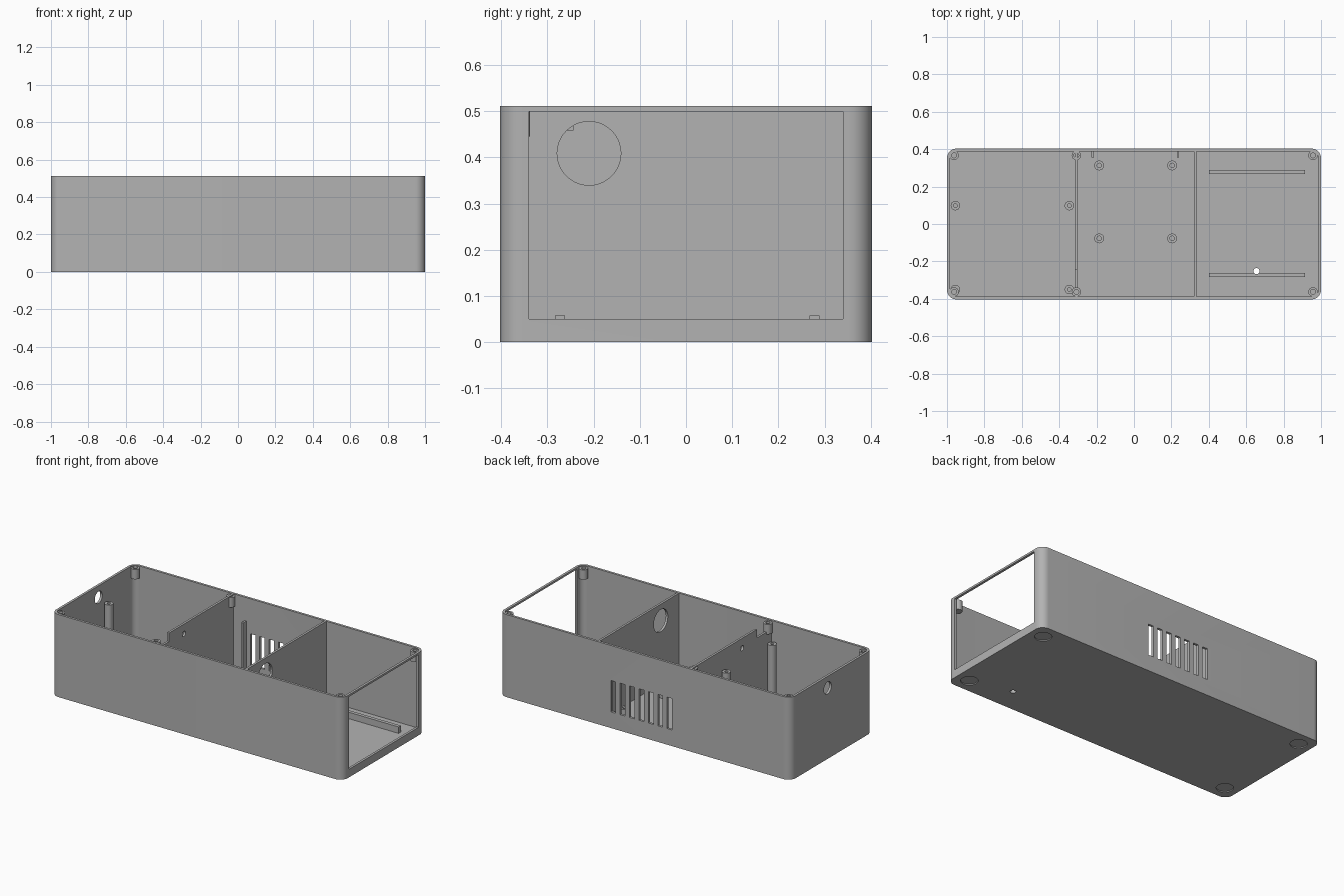
import bpy, bmesh
from math import cos, sin, pi, radians
from mathutils import Matrix, Vector

if "Cube" in bpy.data.objects:
    bpy.data.objects.remove(bpy.data.objects["Cube"], do_unlink=True)

gray = bpy.data.materials.new("matte gray plastic")
gray.use_nodes = True
gray.diffuse_color = (0.45, 0.45, 0.45, 1)
gray.node_tree.nodes["Principled BSDF"].inputs["Base Color"].default_value = gray.diffuse_color

HX, HY, TOP = 1.0, 0.403, 0.512
WALL, FLOOR = 0.015, 0.018


def finish(name, bm):
    bmesh.ops.recalc_face_normals(bm, faces=bm.faces)
    mesh = bpy.data.meshes.new(name)
    bm.to_mesh(mesh)
    bm.free()
    obj = bpy.data.objects.new(name, mesh)
    bpy.context.collection.objects.link(obj)
    mesh.materials.append(gray)
    return obj


def box(name, x, y, z):
    """Box from (low, high) pairs on each axis."""
    bm = bmesh.new()
    bmesh.ops.create_cube(bm, size=1)
    for v in bm.verts:
        v.co = Vector([(a + b) / 2 + c * (b - a) for (a, b), c in zip((x, y, z), v.co)])
    return finish(name, bm)


def rod(name, center, radius, length, axis="Z"):
    bm = bmesh.new()
    turn = Matrix.Rotation(pi / 2, 4, "Y") if axis == "X" else Matrix()
    bmesh.ops.create_cone(bm, cap_ends=True, segments=40, radius1=radius, radius2=radius,
                          depth=length, matrix=Matrix.Translation(center) @ turn)
    return finish(name, bm)


def rounded_block(name, hx, hy, r, z0, z1):
    """Upright prism with rounded vertical corners."""
    bm = bmesh.new()
    outline = []
    for q, (sx, sy) in enumerate([(1, 1), (-1, 1), (-1, -1), (1, -1)]):
        for i in range(11):
            a = (q + i / 10) * pi / 2
            outline.append(bm.verts.new((sx * (hx - r) + r * cos(a), sy * (hy - r) + r * sin(a), z0)))
    base = bm.faces.new(outline)
    top = bmesh.ops.extrude_face_region(bm, geom=[base])["geom"]
    bmesh.ops.translate(bm, vec=(0, 0, z1 - z0), verts=[g for g in top if isinstance(g, bmesh.types.BMVert)])
    return finish(name, bm)


def cut(obj, cutters):
    """Subtract every cutter, bake the result and drop the cutters."""
    for c in cutters:
        mod = obj.modifiers.new("cut", "BOOLEAN")
        mod.operation, mod.solver, mod.object = "DIFFERENCE", "EXACT", c
    bpy.context.view_layer.update()
    baked = obj.evaluated_get(bpy.context.evaluated_depsgraph_get())
    mesh = bpy.data.meshes.new_from_object(baked)
    obj.modifiers.clear()
    obj.data = mesh
    for c in cutters:
        bpy.data.objects.remove(c, do_unlink=True)


def tube(name, x, y, z0, z1, r, bore, depth):
    """Round post with a blind screw hole in its top."""
    bm = bmesh.new()
    n = 28
    rings = [[bm.verts.new((x + rr * cos(2 * pi * i / n), y + rr * sin(2 * pi * i / n), z)) for i in range(n)]
             for rr, z in [(r, z0), (r, z1), (bore, z1), (bore, z1 - depth)]]
    for a, b in zip(rings, rings[1:]):
        for i in range(n):
            j = (i + 1) % n
            bm.faces.new((a[i], a[j], b[j], b[i]))
    bm.faces.new(rings[0])
    bm.faces.new(rings[-1])
    return finish(name, bm)


# Outer tray with its open end, vents, cable hole, drain hole and foot recesses
shell = rounded_block("case_shell", HX, HY, 0.05, 0, TOP)
cutters = [
    rounded_block("cavity", HX - WALL, HY - WALL, 0.035, FLOOR, TOP + 0.1),
    box("end_window", (0.9, 1.1), (-0.34, 0.34), (0.05, 0.50)),
    rod("cable_hole", (-HX, 0.04, 0.44), 0.037, 0.1, "X"),
    rod("drain_hole", (0.655, -0.252, 0), 0.016, 0.1),
]
for i in range(7):
    x = 0.217 - i * 0.0645
    cutters.append(box("vent", (x - 0.017, x + 0.017), (0.35, 0.45), (0.10, 0.295)))
for sx in (-1, 1):
    for sy in (-1, 1):
        cutters.append(rod("foot_recess", (sx * 0.915, sy * 0.315, 0), 0.048, 0.012))
cut(shell, cutters)

# Cross walls between the three compartments
inner = HY - WALL + 0.003
notched = box("notched_divider", (-0.315, -0.301), (-inner, inner), (FLOOR - 0.003, TOP - 0.001))
cut(notched, [box("notch", (-0.4, -0.2), (-0.45, -0.245), (0.458, 0.6)),
              rod("wire_hole", (-0.308, -0.10, 0.45), 0.016, 0.1, "X")])
holed = box("holed_divider", (0.32, 0.334), (-inner, inner), (FLOOR - 0.003, TOP - 0.001))
cut(holed, [rod("port", (0.327, -0.21, 0.409), 0.069, 0.1, "X")])

# Lid screw bosses hung under the rim
parts = [shell, notched, holed]
for x in (-0.962, -0.308, 0.957):
    for y in (-0.363, 0.367):
        parts.append(tube("lid_boss", x, y, 0.445, 0.506, 0.025, 0.013, 0.05))

# Tall posts in the first compartment, short ones in the middle
for x in (-0.955, -0.346):
    for y in (-0.35, 0.098):
        parts.append(tube("tall_post", x, y, FLOOR - 0.003, 0.39, 0.025, 0.01, 0.06))
for x in (-0.186, 0.204):
    for y in (-0.077, 0.313):
        parts.append(tube("short_post", x, y, FLOOR - 0.003, 0.10, 0.026, 0.012, 0.05))

# Upright ribs beside the vents
for x in (-0.22, 0.235):
    box("vent_rib", (x - 0.006, x + 0.006), (0.355, inner), (FLOOR - 0.003, 0.367))

# Floor rails in the open compartment
for y in (-0.273, 0.278):
    rail = box("floor_rail", (0.4, 0.915), (y - 0.011, y + 0.011), (FLOOR - 0.003, 0.058))
    if y < 0:
        cut(rail, [rod("rail_relief", (0.655, -0.252, 0.03), 0.016, 0.2)])

# Smooth the round walls and keep the edges crisp
for o in bpy.context.selected_objects:
    o.select_set(False)
for o in parts:
    o.select_set(True)
bpy.context.view_layer.objects.active = shell
bpy.ops.object.shade_smooth_by_angle(angle=radians(30))
